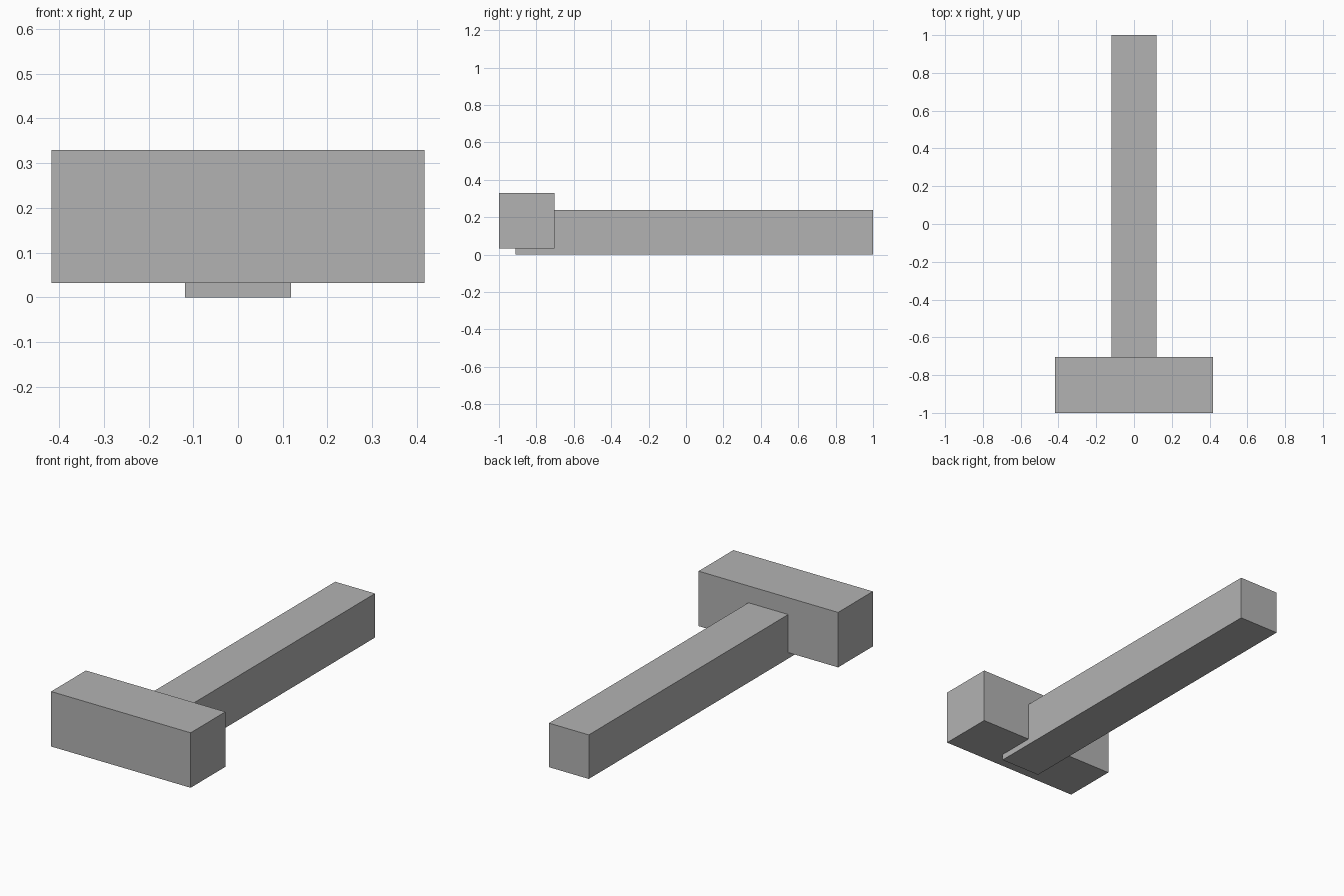
import bpy
from mathutils import Vector

if "Cube" in bpy.data.objects:
    bpy.data.objects.remove(bpy.data.objects["Cube"])

grey = bpy.data.materials.new("grey")
grey.diffuse_color = (0.45, 0.45, 0.45, 1)
grey.use_nodes = True
grey.node_tree.nodes["Principled BSDF"].inputs["Base Color"].default_value = grey.diffuse_color


def box(name, low, high):
    """Add a box spanning two opposite corners."""
    low, high = Vector(low), Vector(high)
    bpy.ops.mesh.primitive_cube_add(size=1, location=(low + high) / 2)
    obj = bpy.context.object
    obj.name = name
    obj.scale = high - low
    bpy.ops.object.transform_apply(location=False, rotation=False, scale=True)
    obj.data.materials.append(grey)
    return obj


# Long handle, its front end buried in the head
box("handle", (-0.119, -0.911, 0), (0.119, 1, 0.238))

# Wide block across the front end
box("hammer_head", (-0.417, -1, 0.032), (0.417, -0.703, 0.329))
